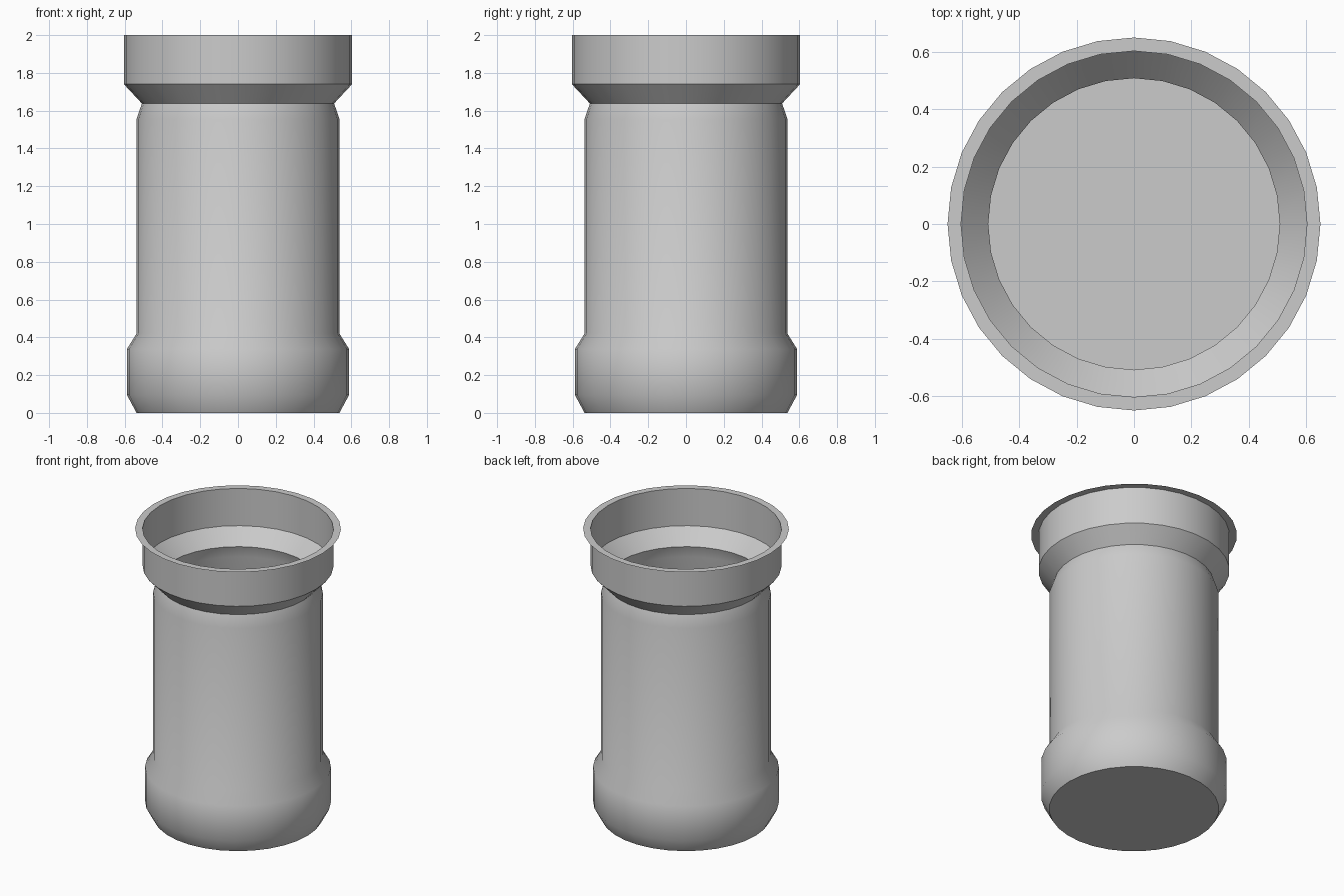
import bpy, bmesh, math

if "Cube" in bpy.data.objects:
    bpy.data.objects.remove(bpy.data.objects["Cube"])

SIDES = 32


def lathe(name, profile, cap_bottom=True):
    """Spin a (radius, height) profile into a thin single-walled shell."""
    bm = bmesh.new()
    rings = []
    for r, z in profile:
        rings.append([bm.verts.new((r * math.cos(2 * math.pi * i / SIDES),
                                    r * math.sin(2 * math.pi * i / SIDES), z))
                      for i in range(SIDES)])
    for low, high in zip(rings, rings[1:]):
        for i in range(SIDES):
            j = (i + 1) % SIDES
            bm.faces.new((low[i], low[j], high[j], high[i]))
    if cap_bottom:
        bm.faces.new(rings[0][::-1])
    mesh = bpy.data.meshes.new(name)
    bm.to_mesh(mesh)
    bm.free()
    obj = bpy.data.objects.new(name, mesh)
    bpy.context.collection.objects.link(obj)
    bpy.context.view_layer.objects.active = obj
    obj.select_set(True)
    bpy.ops.object.shade_smooth_by_angle(angle=math.radians(38))
    obj.select_set(False)
    return obj


# Open container: floor, bulged foot, straight wall, neck, collar, flat lip
lathe("open_container", [
    (0.537, 0.0),
    (0.588, 0.095), (0.588, 0.338),
    (0.537, 0.42), (0.537, 1.555),
    (0.509, 1.638),
    (0.604, 1.74), (0.604, 2.0),
    (0.651, 2.0),
])
